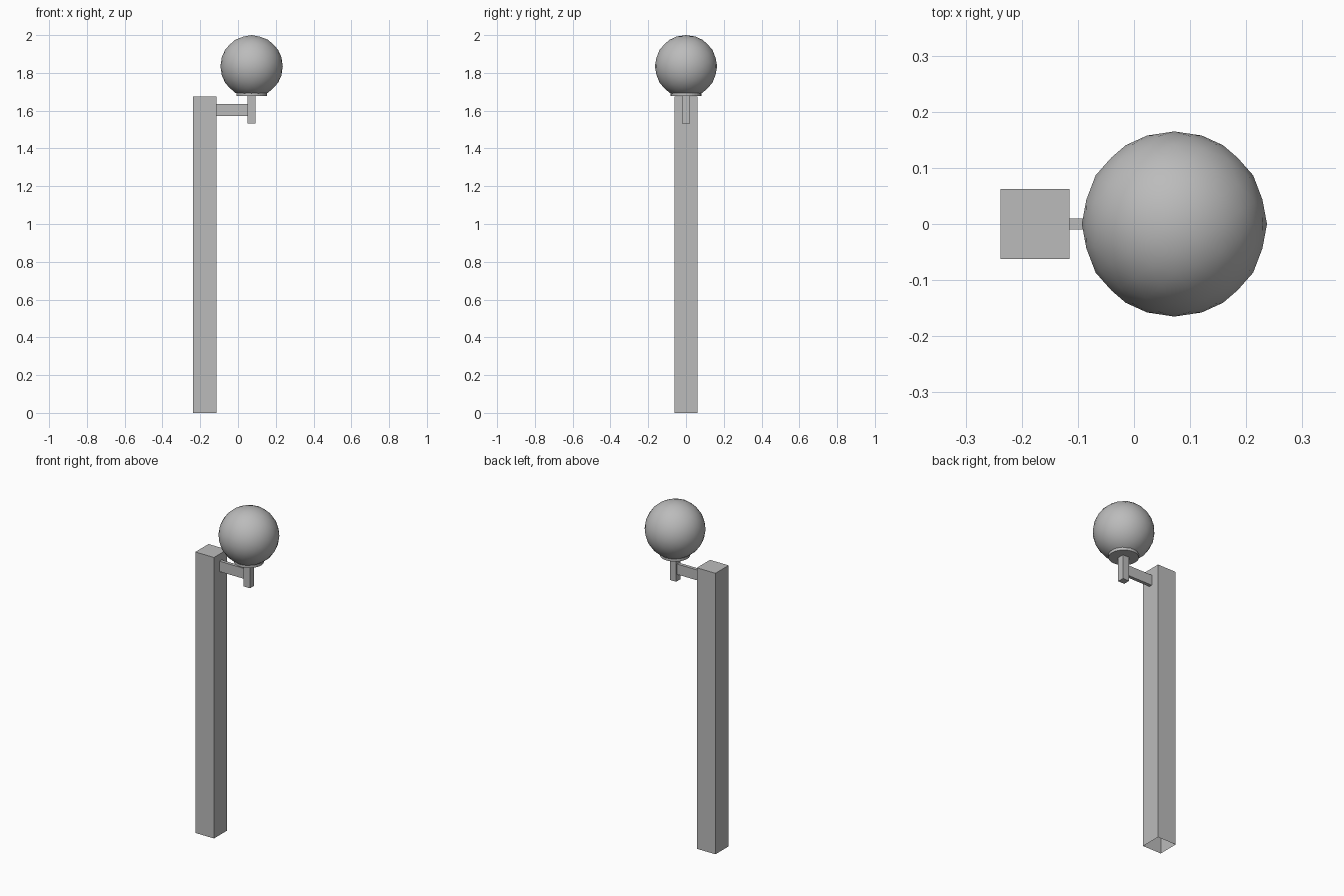
import bpy
import bmesh
import math
from mathutils import Matrix, Vector

if "Cube" in bpy.data.objects:
    bpy.data.objects.remove(bpy.data.objects["Cube"], do_unlink=True)

grey = bpy.data.materials.new("plain_grey")
grey.use_nodes = True
grey.diffuse_color = (0.5, 0.5, 0.5, 1)
grey.node_tree.nodes["Principled BSDF"].inputs["Base Color"].default_value = (0.5, 0.5, 0.5, 1)

LAMP_X = 0.072


def finish(name, bm):
    mesh = bpy.data.meshes.new(name)
    bm.to_mesh(mesh)
    bm.free()
    mesh.materials.append(grey)
    obj = bpy.data.objects.new(name, mesh)
    bpy.context.collection.objects.link(obj)
    return obj


def box(name, low, high, open_bottom=False):
    low, high = Vector(low), Vector(high)
    bm = bmesh.new()
    bmesh.ops.create_cube(bm, size=1)
    bmesh.ops.scale(bm, vec=high - low, verts=bm.verts)
    bmesh.ops.translate(bm, vec=(low + high) / 2, verts=bm.verts)
    if open_bottom:
        base = [f for f in bm.faces if f.normal.z < -0.5]
        bmesh.ops.delete(bm, geom=base, context='FACES_ONLY')
    return finish(name, bm)


# Square hollow post, side arm and short upright stem
box("post", (-0.238, -0.062, 0), (-0.115, 0.062, 1.676), open_bottom=True)
box("arm", (-0.115, -0.01, 1.572), (LAMP_X - 0.021, 0.01, 1.634))
box("stem", (LAMP_X - 0.021, -0.02, 1.532), (LAMP_X + 0.021, 0.02, 1.678))

# Round collar under the globe
bm = bmesh.new()
bmesh.ops.create_cone(bm, cap_ends=True, segments=32, radius1=0.081, radius2=0.081,
                      depth=0.02, matrix=Matrix.Translation((LAMP_X, 0, 1.687)))
finish("collar", bm)

# Faceted globe, turned so an edge lies on top, trimmed inside the collar
bm = bmesh.new()
turn = Matrix.Rotation(-math.atan(0.618), 4, 'X') @ Matrix.Rotation(-math.pi / 2, 4, 'Z')
bmesh.ops.create_icosphere(bm, subdivisions=3, radius=0.165,
                           matrix=Matrix.Translation((LAMP_X, 0, 1.835)) @ turn)
bmesh.ops.bisect_plane(bm, geom=bm.verts[:] + bm.edges[:] + bm.faces[:],
                       plane_co=(0, 0, 1.684), plane_no=(0, 0, -1), clear_outer=True)
for face in bm.faces:
    face.smooth = True
finish("globe", bm)
